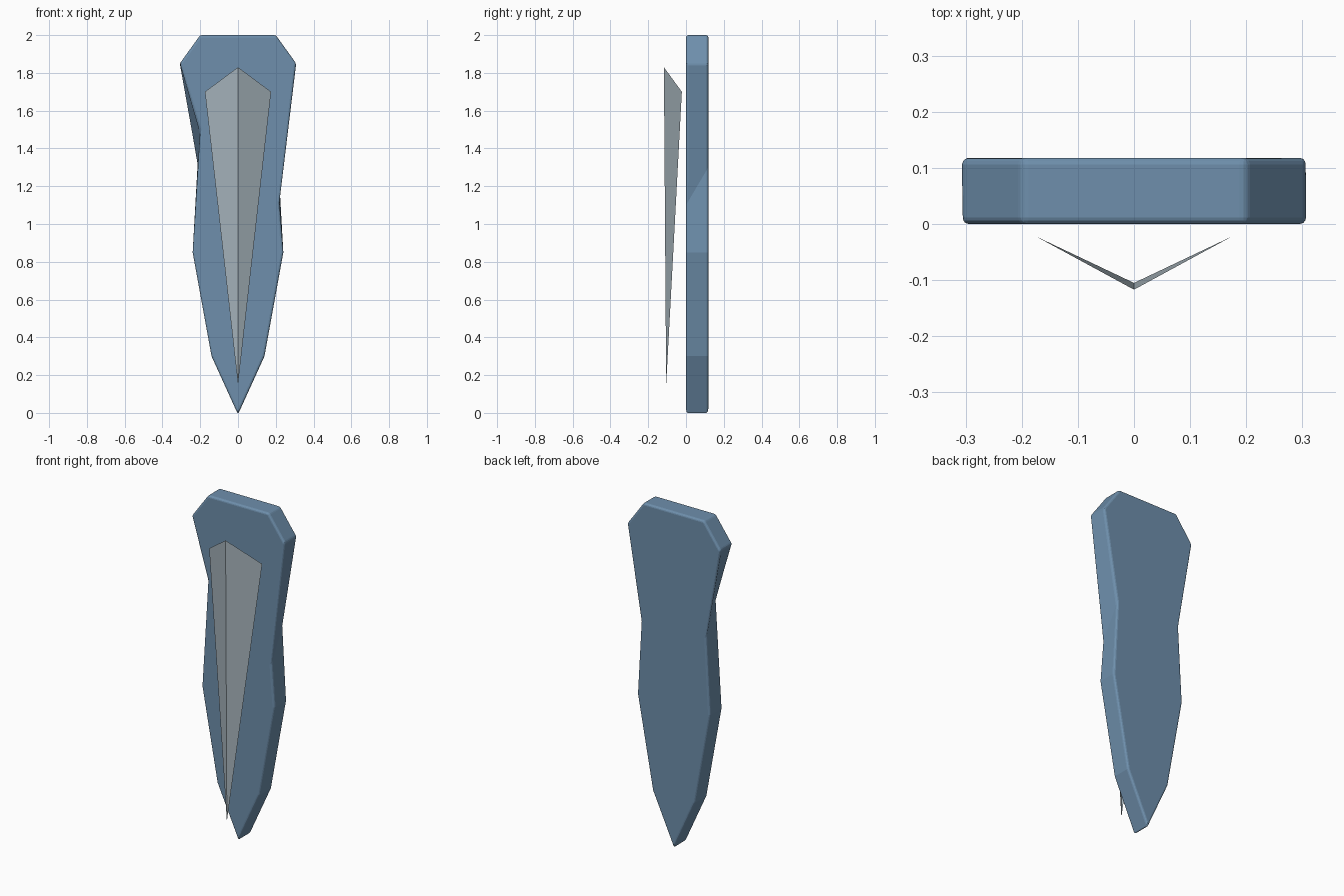
import bpy
import bmesh

cube = bpy.data.objects.get("Cube")
if cube:
    bpy.data.objects.remove(cube, do_unlink=True)


def make_material(name, rgb):
    mat = bpy.data.materials.new(name)
    mat.use_nodes = True
    mat.diffuse_color = (*rgb, 1)
    mat.node_tree.nodes["Principled BSDF"].inputs["Base Color"].default_value = (*rgb, 1)
    return mat


def make_object(name, bm, mat):
    mesh = bpy.data.meshes.new(name)
    bm.to_mesh(mesh)
    bm.free()
    mesh.materials.append(mat)
    obj = bpy.data.objects.new(name, mesh)
    bpy.context.collection.objects.link(obj)
    return obj


blue = make_material("steel blue", (0.156, 0.275, 0.413))
grey = make_material("pale grey", (0.39, 0.465, 0.51))


# Slab: front and back outlines differ only at the waist
def outline(right_waist, left_waist):
    lower = [(0.14, 0.30), (0.24, 0.85)]
    upper = [(0.308, 1.85), (0.20, 2.0)]
    right = lower + [right_waist] + upper
    left = lower + [left_waist] + upper
    return [(0, -0.008)] + right + [(-x, z) for x, z in reversed(left)]


front = outline((0.22, 1.1), (0.20, 1.5))
back = outline((0.215, 1.3), (0.215, 1.3))

bm = bmesh.new()
front_verts = [bm.verts.new((x, 0, z)) for x, z in front]
back_verts = [bm.verts.new((x, 0.118, z)) for x, z in back]
bm.faces.new(front_verts)
bm.faces.new(reversed(back_verts))
for i in range(len(front_verts)):
    j = (i + 1) % len(front_verts)
    bm.faces.new((front_verts[j], front_verts[i], back_verts[i], back_verts[j]))
bmesh.ops.recalc_face_normals(bm, faces=bm.faces)
slab = make_object("slab", bm, blue)

bevel = slab.modifiers.new("soft edges", "BEVEL")
bevel.width = 0.012
bevel.segments = 3
bevel.limit_method = "ANGLE"
bevel.angle_limit = 0.42

# Folded blade sheet floating in front of the slab
bm = bmesh.new()
top = bm.verts.new((0, -0.117, 1.83))
tip = bm.verts.new((0, -0.105, 0.15))
left = bm.verts.new((0.175, -0.022, 1.70))
right = bm.verts.new((-0.175, -0.022, 1.70))
bm.faces.new((top, tip, left))
bm.faces.new((top, right, tip))
make_object("blade", bm, grey)
